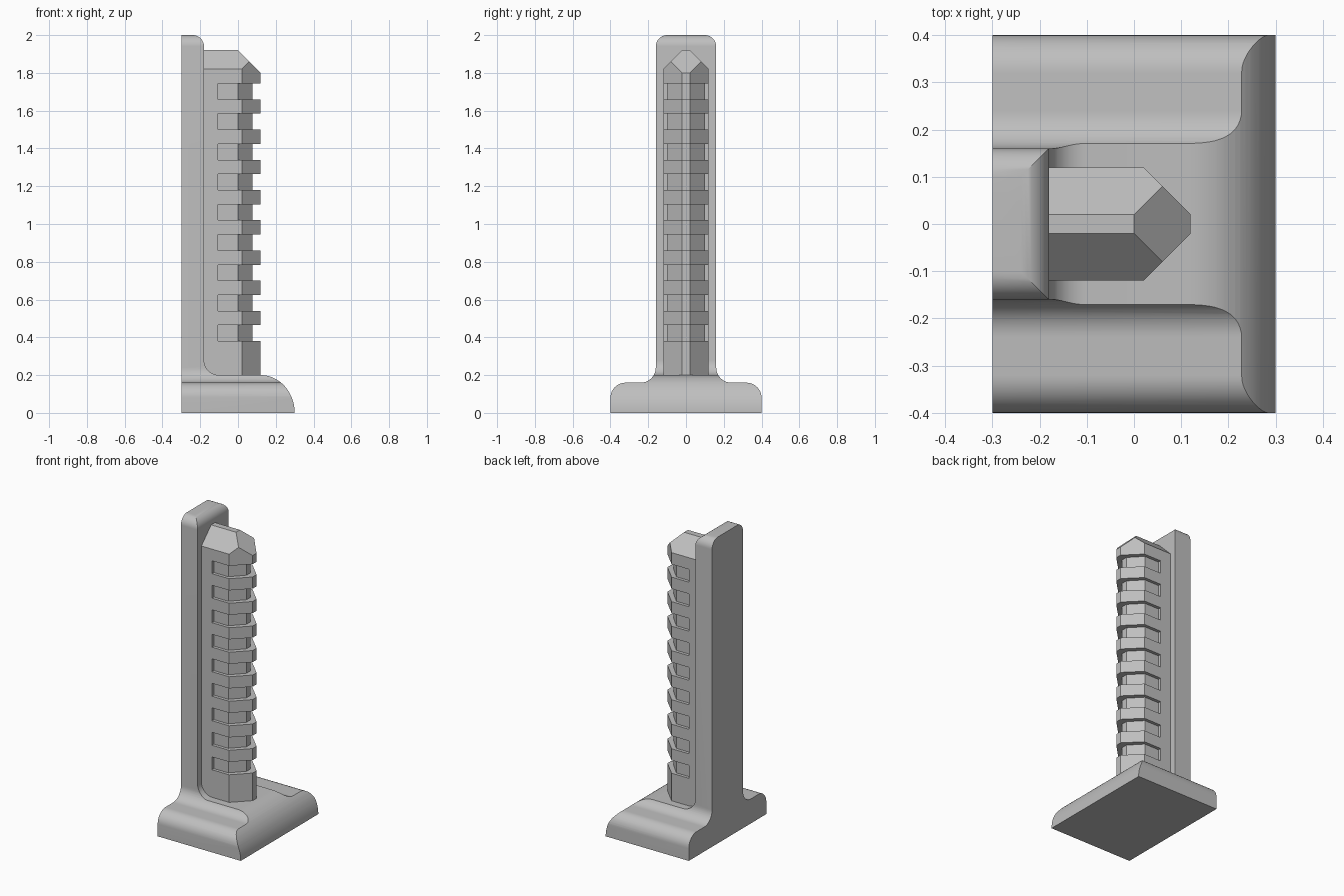
import bpy, bmesh, math
from mathutils import Vector

cube = bpy.data.objects.get("Cube")
if cube:
    bpy.data.objects.remove(cube, do_unlink=True)

grey = bpy.data.materials.new("plain grey")
grey.use_nodes = True
colour = (0.52, 0.52, 0.52, 1)
grey.diffuse_color = colour
grey.node_tree.nodes["Principled BSDF"].inputs["Base Color"].default_value = colour


def arc(cx, cz, rx, rz, start, end, steps=12):
    """Points along an elliptical arc, angles in degrees."""
    angles = [math.radians(start + (end - start) * i / steps) for i in range(steps + 1)]
    return [(cx + rx * math.cos(a), cz + rz * math.sin(a)) for a in angles]


def add_prism(bm, points, place, direction):
    """Extrude a closed outline; place maps 2D points to 3D."""
    face = bm.faces.new([bm.verts.new(place(u, v)) for u, v in points])
    out = bmesh.ops.extrude_face_region(bm, geom=[face])
    moved = [g for g in out["geom"] if isinstance(g, bmesh.types.BMVert)]
    bmesh.ops.translate(bm, verts=moved, vec=direction)


def make_object(name, bm):
    bmesh.ops.recalc_face_normals(bm, faces=bm.faces)
    mesh = bpy.data.meshes.new(name)
    bm.to_mesh(mesh)
    bm.free()
    mesh.materials.append(grey)
    obj = bpy.data.objects.new(name, mesh)
    bpy.context.collection.objects.link(obj)
    return obj


def boolean(obj, cutter, operation):
    cutter.hide_render = True
    mod = obj.modifiers.new("cut", 'BOOLEAN')
    mod.operation, mod.object, mod.solver = operation, cutter, 'EXACT'
    activate(obj)
    bpy.ops.object.modifier_apply(modifier=mod.name)
    bpy.data.objects.remove(cutter, do_unlink=True)


def activate(obj):
    bpy.ops.object.select_all(action='DESELECT')
    obj.select_set(True)
    bpy.context.view_layer.objects.active = obj


# Stand: rounded inverted T (seen end on) intersected with a rounded L (seen side on)
half = [(0.4, 0)]
half += arc(0.32, 0.08, 0.08, 0.08, 0, 90)
half += arc(0.24, 0.24, 0.08, 0.08, 270, 180)
half += arc(0.10, 1.94, 0.06, 0.06, 0, 90)
t_outline = half + [(-y, z) for y, z in reversed(half)]

l_outline = [(-0.3, -0.0), (0.3, 0)]
l_outline += arc(0.12, 0, 0.18, 0.2, 0, 90, 20)[1:]
l_outline += arc(-0.10, 0.28, 0.08, 0.08, 270, 180)
l_outline += arc(-0.24, 1.94, 0.06, 0.06, 0, 90)
l_outline += [(-0.3, 2)]

bm = bmesh.new()
add_prism(bm, l_outline, lambda x, z: (x, -0.5, z), (0, 1, 0))
stand = make_object("stand", bm)
bm = bmesh.new()
# the lower edge is dropped and the ends overshoot so no faces coincide
t_outline = [(y, z if z > 0 else -0.1) for y, z in t_outline]
add_prism(bm, t_outline, lambda y, z: (-0.5, y, z), (1, 0, 0))
boolean(stand, make_object("stand_side_shape", bm), 'INTERSECT')
activate(stand)
bpy.ops.object.shade_smooth_by_angle(angle=math.radians(25))


# Toothed column: pointed footprint with a hipped top
def mirrored(points):
    return points + [(x, -y) for x, y in reversed(points)]


bm = bmesh.new()
outer = mirrored([(-0.22, 0.12), (0.02, 0.12), (0.12, 0.02)])
add_prism(bm, outer, lambda x, y: (x, y, 0.15), (0, 0, 1.77))
for point, normal in (((0, 0.02, 1.92), (0, 1, 1)),
                      ((0, -0.02, 1.92), (0, -1, 1)),
                      ((0, 0, 1.92), (1, 0, 1))):
    cut = bmesh.ops.bisect_plane(bm, geom=bm.verts[:] + bm.edges[:] + bm.faces[:],
                                 plane_co=point, plane_no=Vector(normal).normalized(),
                                 clear_outer=True)
    rim = [g for g in cut["geom_cut"] if isinstance(g, bmesh.types.BMEdge)]
    bmesh.ops.contextual_create(bm, geom=rim)
column = make_object("toothed_column", bm)

# Notches wrap around the sides and front of the column
bm = bmesh.new()
inner = mirrored([(-0.105, 0.1), (0, 0.1), (0.076, 0.02)])
ring = [(-0.105, 0.2), (0.2, 0.2), (0.2, -0.2), (-0.105, -0.2)] + inner[::-1]
for i in range(9):
    base = 0.38 + 0.16 * i
    add_prism(bm, ring, lambda x, y: (x, y, base), (0, 0, 0.084))
boolean(column, make_object("notch_cutter", bm), 'DIFFERENCE')
